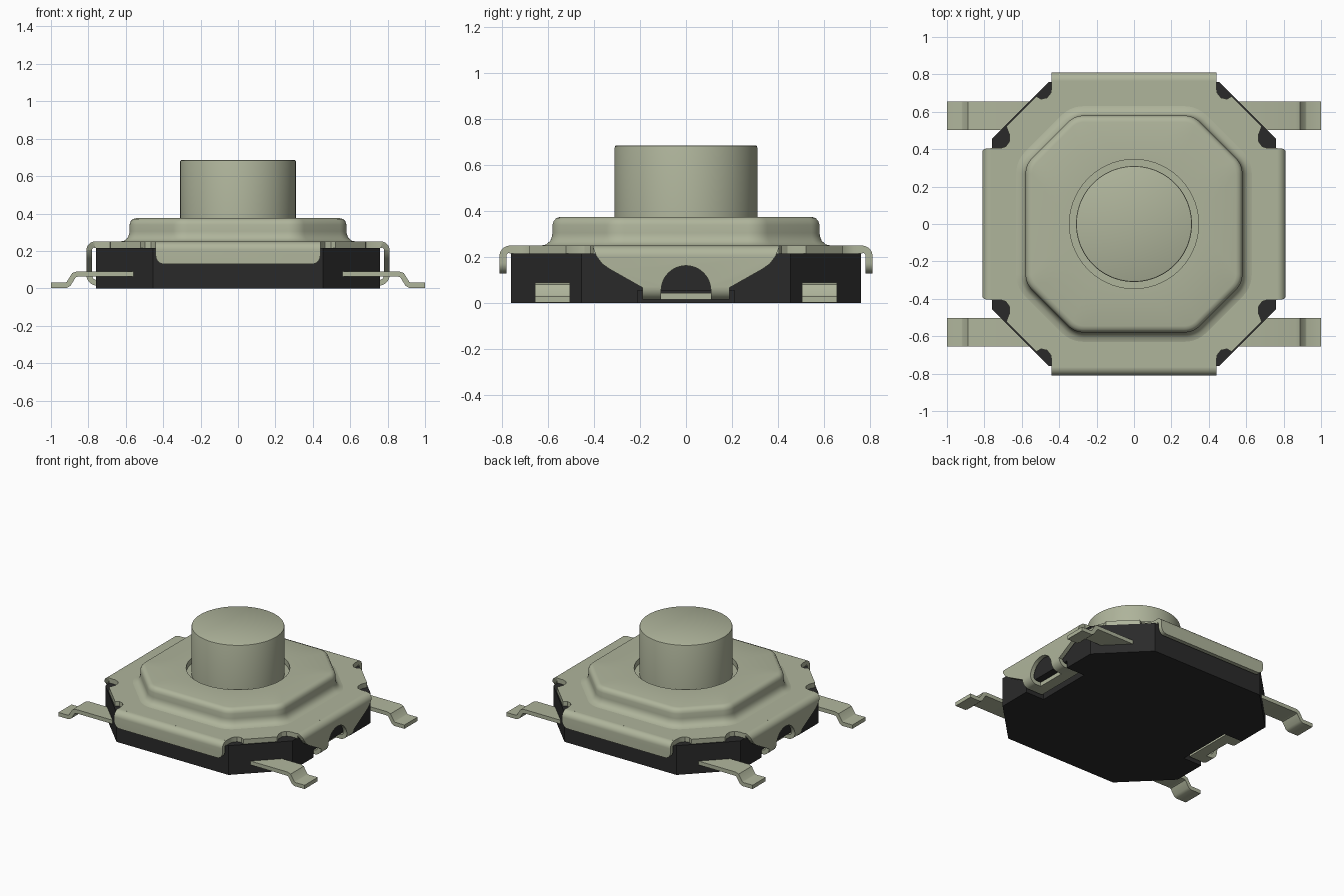
import bpy, bmesh, math
from mathutils import Matrix

cube = bpy.data.objects.get("Cube")
if cube:
    bpy.data.objects.remove(cube, do_unlink=True)


def material(name, rgb):
    m = bpy.data.materials.new(name)
    m.use_nodes = True
    m.diffuse_color = (*rgb, 1)
    bsdf = m.node_tree.nodes["Principled BSDF"]
    bsdf.inputs["Base Color"].default_value = (*rgb, 1)
    bsdf.inputs["Roughness"].default_value = 0.6
    return m


METAL = material("olive grey metal", (0.43, 0.46, 0.33))
PLASTIC = material("black plastic", (0.023, 0.023, 0.023))


def loft(name, rings, mat, closed=False):
    """Skin a list of equal-length rings of points into a solid."""
    bm = bmesh.new()
    vs = [[bm.verts.new(p) for p in r] for r in rings]
    n = len(rings[0])
    for a, b in zip(vs, vs[1:]):
        for i in range(n):
            bm.faces.new((a[i], a[(i + 1) % n], b[(i + 1) % n], b[i]))
    bm.faces.new(vs[0])
    bm.faces.new(vs[-1])
    bmesh.ops.recalc_face_normals(bm, faces=bm.faces)
    me = bpy.data.meshes.new(name)
    bm.to_mesh(me)
    bm.free()
    me.materials.append(mat)
    ob = bpy.data.objects.new(name, me)
    bpy.context.collection.objects.link(ob)
    return ob


def prism_x(name, pts, x0, x1, mat):
    return loft(name, [[(x, a, b) for a, b in pts] for x in (x0, x1)], mat)


def prism_z(name, pts, z0, z1, mat):
    return loft(name, [[(a, b, z) for a, b in pts] for z in (z0, z1)], mat)


def boolean(ob, cutter, op):
    """Apply a boolean and discard the cutter."""
    cutter.hide_render = True
    mod = ob.modifiers.new("cut", "BOOLEAN")
    mod.object, mod.operation, mod.solver = cutter, op, "EXACT"
    bpy.context.view_layer.update()
    dg = bpy.context.evaluated_depsgraph_get()
    me = bpy.data.meshes.new_from_object(ob.evaluated_get(dg))
    ob.modifiers.clear()
    ob.data = me
    bpy.data.objects.remove(cutter, do_unlink=True)


def strip(name, path, y0, y1, t, mat):
    """Sheet of thickness t following a path of (x, z) points."""
    rings = []
    for i, (x, z) in enumerate(path):
        a, b = path[max(i - 1, 0)], path[min(i + 1, len(path) - 1)]
        d1 = math.atan2(z - a[1], x - a[0]) if i else None
        d2 = math.atan2(b[1] - z, b[0] - x) if i < len(path) - 1 else d1
        d1 = d2 if d1 is None else d1
        turn = (d2 - d1 + math.pi) % (2 * math.pi) - math.pi
        mid = d1 + turn / 2
        h = t / 2 / math.cos(turn / 2)
        nx, nz = -math.sin(mid) * h, math.cos(mid) * h
        rings.append([(x + nx, y0, z + nz), (x + nx, y1, z + nz),
                      (x - nx, y1, z - nz), (x - nx, y0, z - nz)])
    return loft(name, rings, mat)


def arc(cx, cz, r, a0, a1, n=8):
    return [(cx + r * math.cos(math.radians(a0 + (a1 - a0) * i / n)),
             cz + r * math.sin(math.radians(a0 + (a1 - a0) * i / n))) for i in range(n + 1)]


def quarters(pts):
    """Complete a first-quadrant outline (from +x to +y) around the origin."""
    left = [(-x, y) for x, y in reversed(pts)]
    top = pts + left
    return top + [(-x, -y) for x, y in top]


# Plastic base with notches for the side clips
base = prism_z("base", quarters([(0.76, 0.455), (0.455, 0.76)]), 0, 0.215, PLASTIC)
for s in (1, -1):
    notch = prism_x("notch_cutter", [(-0.21, -0.1), (0.21, -0.1), (0.21, 0.055), (-0.21, 0.055)],
                    s * 0.61, s * 0.9, PLASTIC)
    boolean(base, notch, "DIFFERENCE")

# Flat cover plate with relief notches at the clip corners
prism_z("cover_plate", quarters([
    (0.766, 0.405), (0.715, 0.405), (0.685, 0.415), (0.667, 0.44), (0.665, 0.475), (0.683, 0.522),
    (0.522, 0.683), (0.497, 0.668), (0.465, 0.675), (0.445, 0.70), (0.44, 0.73), (0.44, 0.766)]),
    0.215, 0.25, METAL)


# Raised octagonal dome with a recessed hole round the button
def octagon(s, z):
    r, pts = 0.12 + s - 0.58, []
    for k in range(8):
        a, b = math.radians(45 * k), math.radians(45 * k + 45)
        p, q = (0.46, 0.515) if k % 2 == 0 else (0.515, 0.46)
        det = math.sin(b - a)
        cx = (p * math.sin(b) - q * math.sin(a)) / det
        cy = (q * math.cos(a) - p * math.cos(b)) / det
        pts += [(x, y, z) for x, y in arc(cx, cy, r, 45 * k, 45 * k + 45, 7)]
    return pts


def circle(r, z, n=64):
    return [(r * math.cos(2 * math.pi * (i + 0.5) / n), r * math.sin(2 * math.pi * (i + 0.5) / n), z)
            for i in range(n)]


dome_profile = [(0.63, 0.24), (0.63, 0.25), (0.608, 0.255), (0.59, 0.27), (0.582, 0.29), (0.58, 0.305),
                (0.58, 0.34), (0.575, 0.357), (0.563, 0.37), (0.545, 0.375)]
loft("cover_dome", [octagon(s, z) for s, z in dome_profile]
     + [circle(0.345, 0.375), circle(0.345, 0.335)], METAL)

# Push button
loft("button", [circle(r, z) for r, z in
                [(0.31, 0.30), (0.31, 0.677), (0.308, 0.683), (0.302, 0.686)]], METAL)

# Bent cover sides: plain skirts front and back, pierced clips left and right
bend = [(0.74, 0.235)] + arc(0.765, 0.205, 0.03, 90, 0)
for name, angle in (("left", 0), ("right", 180), ("back", 90), ("front", -90)):
    if name in ("left", "right"):
        ob = strip(name + "_clip", bend + arc(0.755, 0.07, 0.04, 0, -90) + [(0.64, 0.03)],
                   -0.405, 0.405, 0.03, METAL)
        half = [(0.19, -0.05), (0.19, 0.068), (0.335, 0.15), (0.365, 0.172), (0.39, 0.205),
                (0.403, 0.24), (0.403, 0.3)]
        hole = prism_x("hole_cutter", arc(0, 0.055, 0.108, 0, 180, 24) + [(-0.108, -0.1), (0.108, -0.1)],
                       0.72, 1.0, METAL)
        boolean(ob, hole, "DIFFERENCE")
    else:
        ob = strip(name + "_skirt", bend + [(0.795, 0.13)], -0.45, 0.45, 0.03, METAL)
        half = arc(0.395, 0.175, 0.045, -90, 0) + [(0.44, 0.3)]
    outline = half + [(-y, z) for y, z in reversed(half)]
    boolean(ob, prism_x("outline_cutter", outline, 0.5, 1.0, METAL), "INTERSECT")
    ob.data.transform(Matrix.Rotation(math.radians(angle), 4, "Z"))

# Four stepped leads
for sx, side in ((1, "left"), (-1, "right")):
    for sy, end in ((1, "back"), (-1, "front")):
        path = [(sx * x, z) for x, z in
                [(0.5, 0.076), (0.86, 0.076), (0.877, 0.07), (0.906, 0.024), (0.92, 0.016), (1.0, 0.016)]]
        strip(f"{end}_{side}_lead", path, sy * 0.503, sy * 0.655, 0.028, METAL)

# Smooth the curved surfaces, keep hard edges
bpy.ops.object.select_all(action="DESELECT")
for ob in bpy.context.collection.objects:
    if ob.type == "MESH":
        ob.select_set(True)
        bpy.context.view_layer.objects.active = ob
bpy.ops.object.shade_smooth_by_angle(angle=math.radians(32))
